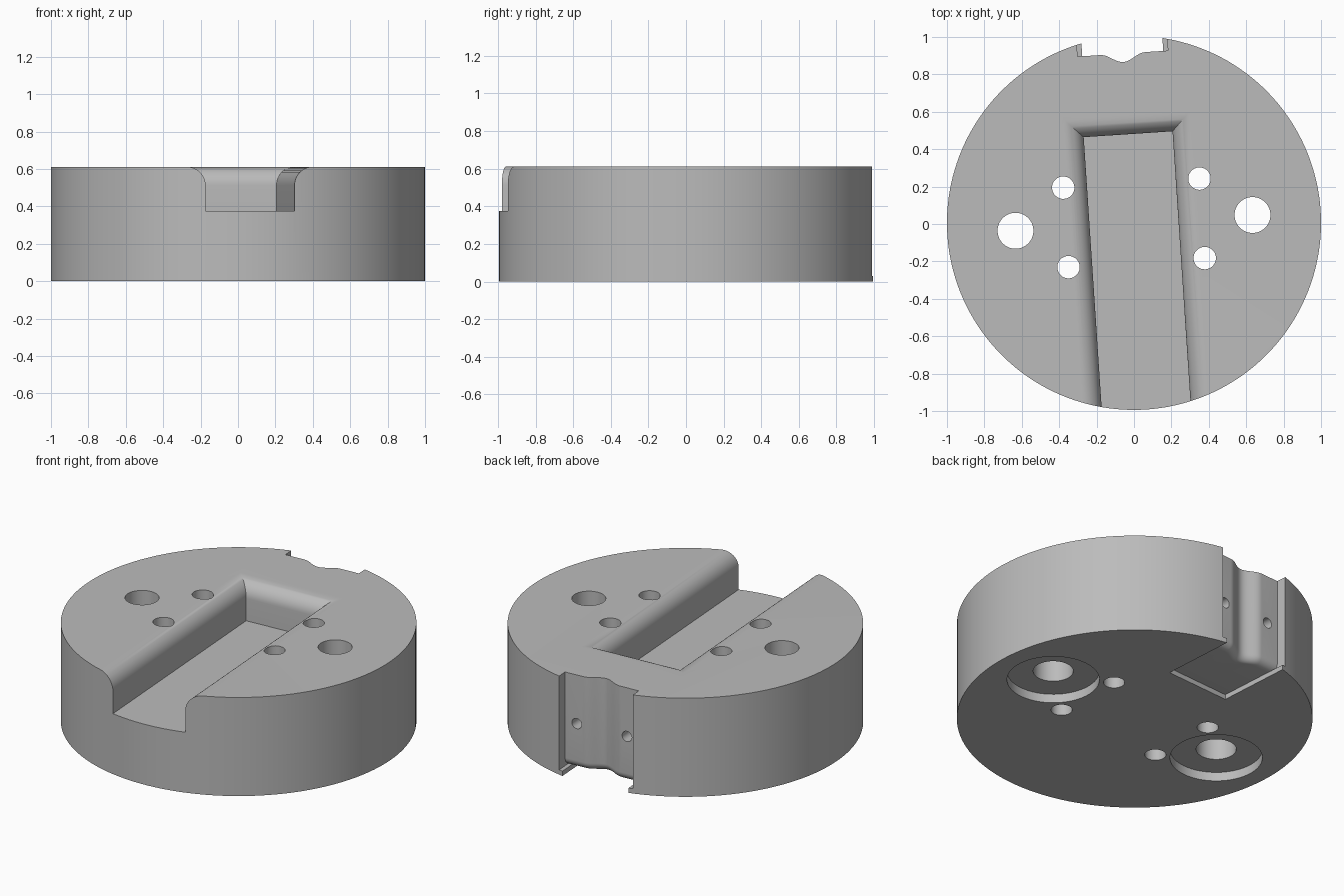
import bpy
import bmesh
from math import sin, cos, pi, radians
from mathutils import Matrix

H = 0.612                      # block height
FLOOR = 0.375                  # slot floor height
LIP = 0.03                     # thickness of the lip under the back notch
PLACE = Matrix.Translation((0, 0.006, 0)) @ Matrix.Rotation(radians(3.8), 4, 'Z')

cube = bpy.data.objects.get("Cube")
if cube:
    bpy.data.objects.remove(cube, do_unlink=True)

steel = bpy.data.materials.new("light grey metal")
steel.use_nodes = True
GREY = (0.5, 0.5, 0.5, 1)
steel.diffuse_color = GREY
steel.node_tree.nodes["Principled BSDF"].inputs["Base Color"].default_value = GREY


def finish(bm, name):
    bmesh.ops.recalc_face_normals(bm, faces=bm.faces)
    mesh = bpy.data.meshes.new(name)
    bm.to_mesh(mesh)
    bm.free()
    mesh.materials.append(steel)
    obj = bpy.data.objects.new(name, mesh)
    obj.matrix_world = PLACE
    bpy.context.collection.objects.link(obj)
    return obj


def loft(name, rings):
    """Closed solid through (outline, height) rings, from bottom to top."""
    bm = bmesh.new()
    loops = [[bm.verts.new((x, y, z)) for x, y in pts] for pts, z in rings]
    for low, high in zip(loops, loops[1:]):
        n = len(low)
        for i in range(n):
            j = (i + 1) % n
            bm.faces.new((low[i], low[j], high[j], high[i]))
    bm.faces.new(loops[0][::-1])
    bm.faces.new(loops[-1])
    return finish(bm, name)


def circle(x, y, r, n):
    return [(x + r * cos(2 * pi * i / n), y + r * sin(2 * pi * i / n)) for i in range(n)]


def rod(name, x, y, r, z0, z1, n=48):
    pts = circle(x, y, r, n)
    return loft(name, [(pts, z0), (pts, z1)])


def rect(w, y0, y1):
    return [(-w, y0), (w, y0), (w, y1), (-w, y1)]


def cut(target, cutter):
    cutter.hide_render = True
    mod = target.modifiers.new("cut", 'BOOLEAN')
    mod.operation = 'DIFFERENCE'
    mod.solver = 'EXACT'
    mod.object = cutter
    bpy.context.view_layer.objects.active = target
    bpy.ops.object.modifier_apply(modifier=mod.name)
    bpy.data.objects.remove(cutter, do_unlink=True)


# Round block
block = rod("round_block", 0, 0, 1, 0, H, 160)

# Front slot with rounded-over upper edges
R = 0.1
slot = [(rect(0.238, -1.5, 0.475), FLOOR)]
for i in range(13):
    a = i / 12 * pi / 2
    d = R * (1 - cos(a))
    slot.append((rect(0.238 + d, -1.5, 0.475 + d), H - R + R * sin(a)))
slot.append((rect(0.238 + R, -1.5, 0.475 + R), H + 0.2))
cut(block, loft("slot_cutter", slot))

# Shallow pocket under the back
pocket = rect(0.217, 0.51, 1.3)
cut(block, loft("pocket_cutter", [(pocket, -0.2), (pocket, LIP)]))


# Back notch with a vertical groove and a rounded lower edge
def notch_outline(d):
    pts = [(0.242, 1.3), (-0.242, 1.3), (-0.242, 0.907 - d)]
    for i in range(25):
        x = -0.12 + 0.01 * i
        pts.append((x, 0.907 - 0.045 * (0.5 + 0.5 * cos(pi * x / 0.12)) - d))
    return pts + [(0.242, 0.907 - d)]


r = 0.05
notch = []
for i in range(9):
    a = i / 8 * pi / 2
    notch.append((notch_outline(r * (1 - sin(a))), LIP + r * (1 - cos(a))))
notch.append((notch_outline(0), H + 0.2))
cut(block, loft("notch_cutter", notch))

for side in (-1, 1):
    # Large stepped holes with counterbores underneath
    x = side * 0.635
    cut(block, rod("bore_cutter", x, 0, 0.096, -0.2, H + 0.2))
    cut(block, rod("lower_bore_cutter", x, 0, 0.113, -0.2, 0.34))
    cut(block, rod("counterbore_cutter", x, 0, 0.26, -0.2, 0.055, 64))
    # Small through holes
    for end in (-1, 1):
        cut(block, rod("pin_cutter", side * 0.365, end * 0.213, 0.06, -0.2, H + 0.2, 32))
    # Screw holes in the notch wall
    screw = rod("screw_cutter", 0, 0, 0.032, -0.3, 0.3, 24)
    screw.matrix_world = PLACE @ Matrix.Translation((side * 0.165, 0.9, 0.31)) \
        @ Matrix.Rotation(pi / 2, 4, 'X')
    bpy.context.view_layer.update()
    cut(block, screw)

# Smooth curved walls, keep edges sharp
bpy.ops.object.select_all(action='DESELECT')
block.select_set(True)
bpy.context.view_layer.objects.active = block
bpy.ops.object.shade_smooth_by_angle(angle=radians(30))
